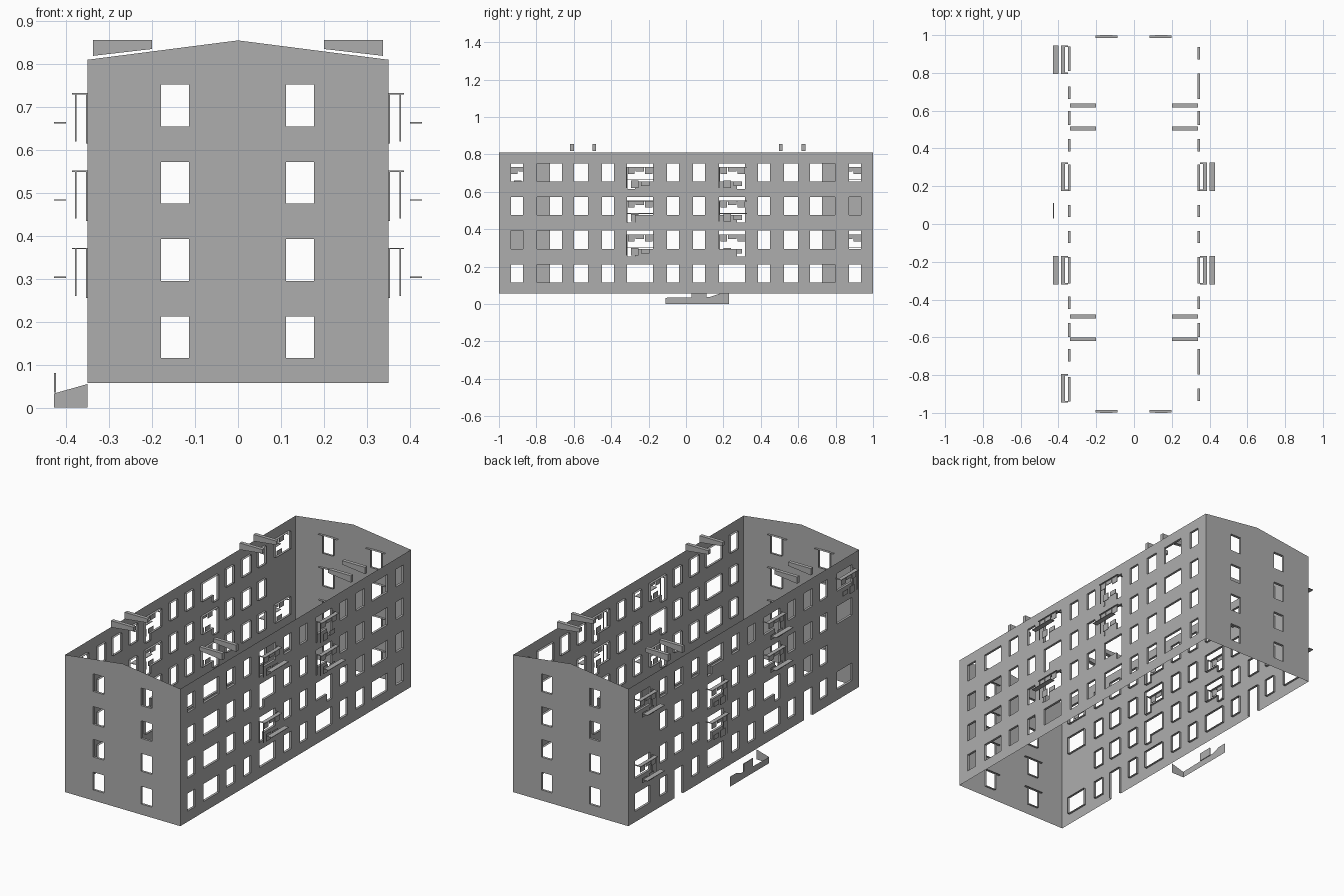
import bpy, bmesh
from mathutils import Vector

if "Cube" in bpy.data.objects:
    bpy.data.objects.remove(bpy.data.objects["Cube"])

mat = bpy.data.materials.new("concrete_grey")
mat.diffuse_color = (0.42, 0.42, 0.42, 1)
mat.use_nodes = True
mat.node_tree.nodes["Principled BSDF"].inputs["Base Color"].default_value = mat.diffuse_color

HX, HY, Z0, Z1, PEAK = 0.35, 1.0, 0.057, 0.81, 0.855
ROWS = [0.115, 0.295, 0.475, 0.655]      # sill heights per storey
WH, REVEAL = 0.097, 0.013


def finish(bm, name):
    me = bpy.data.meshes.new(name)
    bm.to_mesh(me)
    bm.free()
    ob = bpy.data.objects.new(name, me)
    bpy.context.collection.objects.link(ob)
    me.materials.append(mat)
    return ob


def add_box(bm, x, y, z):
    vs = bmesh.ops.create_cube(bm, size=1)["verts"]
    for v in vs:
        v.co = Vector([(r[0] + r[1]) / 2 + c * (r[1] - r[0])
                       for r, c in zip((x, y, z), v.co)])
    return vs


def wall(name, place, outward, half, holes, gable=False):
    """Thin wall as a grid of cells, leaving holes, with inward reveals."""
    us = sorted({-half, half} | {c for h in holes for c in h[:2]})
    vs = sorted({Z0, Z1} | {c for h in holes for c in h[2:]})
    bm = bmesh.new()
    for a, b in zip(us, us[1:]):
        for c, d in zip(vs, vs[1:]):
            u, v = (a + b) / 2, (c + d) / 2
            if any(h[0] < u < h[1] and h[2] < v < h[3] for h in holes):
                continue
            bm.faces.new([bm.verts.new(place(*p)) for p in
                          ((a, c), (b, c), (b, d), (a, d))])
    if gable:
        bm.faces.new([bm.verts.new(place(*p)) for p in
                      ((-half, Z1), (half, Z1), (0, PEAK))])
    bmesh.ops.remove_doubles(bm, verts=bm.verts, dist=1e-5)
    for f in bm.faces:
        f.normal_update()
        if f.normal.dot(outward) < 0:
            f.normal_flip()

    # window reveals
    def inner(e):
        p, q = (v.co for v in e.verts)
        if p.z > Z1 - 1e-4 or q.z > Z1 - 1e-4:
            return False
        if abs(p.z - Z0) < 1e-4 and abs(q.z - Z0) < 1e-4:
            return False
        t = [abs(w.y if abs(outward.x) > .5 else w.x) for w in (p, q)]
        return min(t) < half - 1e-4
    edges = [e for e in bm.edges if e.is_boundary and inner(e)]
    ext = bmesh.ops.extrude_edge_only(bm, edges=edges)["geom"]
    bmesh.ops.translate(bm, vec=-outward * REVEAL,
                        verts=[g for g in ext if isinstance(g, bmesh.types.BMVert)])
    bmesh.ops.dissolve_limit(bm, angle_limit=0.01, verts=bm.verts, edges=bm.edges)
    return finish(bm, name)


def column(y0, y1, rows=ROWS):
    return [(y0, y1, z, z + WH) for z in rows]


def both(y0, y1, rows=ROWS):
    return column(y0, y1, rows) + column(-y1, -y0, rows)


def doors(y0, y1, rows=ROWS[1:]):
    return [(a, b, z - 0.04, z + WH) for z in rows
            for a, b in ((y0, y1), (-y1, -y0))]


# gable end walls
gable_holes = column(-0.179, -0.114) + column(0.112, 0.177)
for s, n in ((-1, "front"), (1, "back")):
    wall(n + "_gable_wall", lambda u, v, s=s: (u, s * HY, v),
         Vector((0, s, 0)), HX, gable_holes, True)
    # wide lintels inside the gable windows
    bm = bmesh.new()
    for z in ROWS:
        for x0, x1 in ((-0.204, -0.088), (0.083, 0.199)):
            bm.faces.new([bm.verts.new((x, s * y, z + WH)) for x, y in
                          ((x0, 0.985), (x1, 0.985), (x1, 0.998), (x0, 0.998))])
    finish(bm, n + "_lintels")

# long walls
shared = (both(0.524, 0.599) + both(0.385, 0.449) + both(0.176, 0.315)
          + both(0.037, 0.101) + doors(0.273, 0.315))
right_holes = shared + both(0.872, 0.936) + both(0.663, 0.797)
left_holes = (shared + both(0.663, 0.727)
              + column(0.81, 0.94, [ROWS[i] for i in (0, 1, 3)])
              + column(-0.94, -0.81, [ROWS[i] for i in (0, 2, 3)])
              + [(s - 0.0375, s + 0.0375, Z0, 0.212) for s in (-0.5615, 0.5615)])
wall("right_wall", lambda u, v: (HX, u, v), Vector((1, 0, 0)), HY, right_holes)
wall("left_wall", lambda u, v: (-HX, u, v), Vector((-1, 0, 0)), HY, left_holes)


def balcony(side, yc, row, tray=True):
    z = ROWS[row] + 0.075
    bm = bmesh.new()

    def part(d0, d1, y0, y1, z0, z1):
        x = sorted((side * (HX + d0), side * (HX + d1)))
        add_box(bm, x, (yc + y0, yc + y1), (z + z0, z + z1))
    # handrail and wall strip
    part(0.015, 0.037, -0.075, 0.075, -0.001, 0.002)
    part(0.0, 0.035, -0.075, -0.068, -0.001, 0.002)
    part(0.0, 0.035, 0.068, 0.075, -0.001, 0.002)
    part(0.001, 0.004, -0.075, -0.068, -0.115, 0)
    # front panel fragments
    for a, b, lo, hi in ((-0.065, -0.03, -0.035, 0), (-0.025, 0.02, -0.022, 0),
                         (0.025, 0.065, -0.035, 0), (-0.05, -0.01, -0.11, -0.07),
                         (0.005, 0.05, -0.1, -0.075), (-0.075, -0.071, -0.11, 0)):
        part(0.026, 0.029, a, b, lo, hi)
    # outer flower tray
    if tray:
        part(0.05, 0.078, -0.075, 0.075, -0.068, -0.065)
    finish(bm, "balcony")


for args in ((1, 0.25, 3, False), (1, 0.25, 2), (1, -0.245, 3), (1, -0.245, 1),
             (-1, 0.87, 3), (-1, 0.87, 1), (-1, -0.87, 3, False),
             (-1, 0.25, 2, False), (-1, 0.25, 1, False),
             (-1, -0.245, 3), (-1, -0.245, 2)):
    balcony(*args)

# roof vents: slabs with a sloping underside following the roof pitch
for s in (-1, 1):
    for y in (-0.61, -0.49, 0.506, 0.628):
        bm = bmesh.new()
        for v in add_box(bm, sorted((s * 0.2, s * 0.338)), (y - 0.01, y + 0.01), (0.819, 0.856)):
            if v.co.z < 0.83 and abs(v.co.x) < 0.25:
                v.co.z = 0.835
        finish(bm, "roof_vent")

# entrance ramp: outer side, sloping end and a low post
bm = bmesh.new()
for prof in ([(-0.428, y, z) for y, z in ((0.23, 0), (-0.11, 0), (-0.11, 0.033),
                                          (0.13, 0.038), (0.18, 0.055), (0.23, 0.055))],
             [(-0.428, -0.11, 0), (-0.35, -0.11, 0), (-0.35, -0.11, 0.055), (-0.428, -0.11, 0.033)]):
    bm.faces.new([bm.verts.new(p) for p in prof])
finish(bm, "entrance_ramp")
bm = bmesh.new()
add_box(bm, (-0.428, -0.424), (0.03, 0.11), (0.035, 0.08))
finish(bm, "ramp_post")
